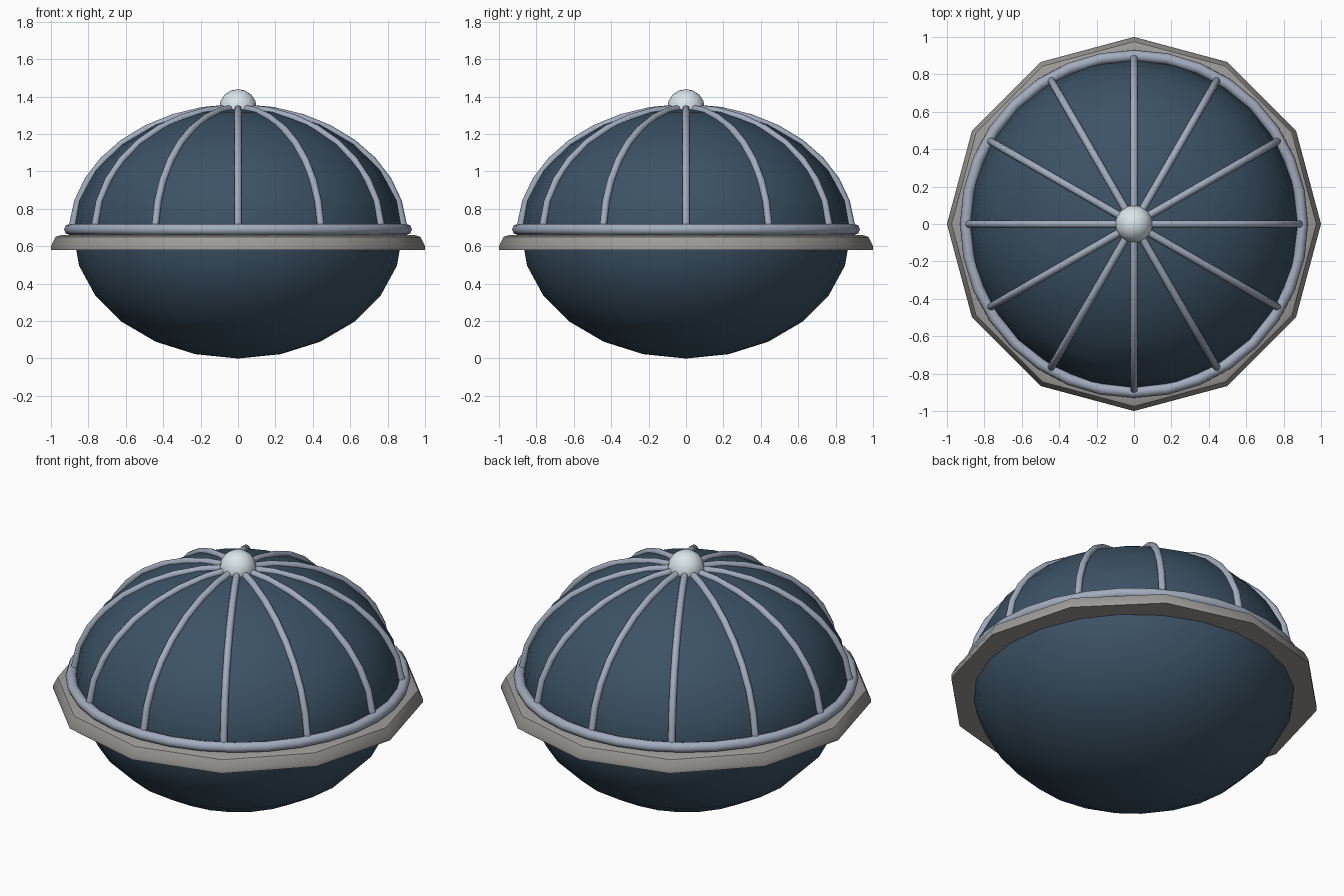
import bpy, bmesh
from math import sin, cos, pi, radians

if "Cube" in bpy.data.objects:
    bpy.data.objects.remove(bpy.data.objects["Cube"])

RX, RZ, CZ = 0.88, 0.67, 0.67   # ellipsoid half-width, half-height, centre height


def material(name, rgb):
    m = bpy.data.materials.new(name)
    m.diffuse_color = (*rgb, 1)
    m.use_nodes = True
    m.node_tree.nodes["Principled BSDF"].inputs["Base Color"].default_value = m.diffuse_color
    return m


BLUE = material("dark_blue", (0.045, 0.085, 0.13))
STEEL = material("steel", (0.36, 0.41, 0.52))
STONE = material("stone", (0.34, 0.33, 0.31))
PALE = material("pale", (0.70, 0.79, 0.83))


def finish(ob, name, mat, angle=45):
    ob.name = name
    ob.data.materials.append(mat)
    bpy.ops.object.select_all(action='DESELECT')
    ob.select_set(True)
    bpy.context.view_layer.objects.active = ob
    bpy.ops.object.shade_smooth_by_angle(angle=radians(angle))
    return ob


# Flattened sphere body
bpy.ops.mesh.primitive_uv_sphere_add(segments=24, ring_count=12, radius=1, location=(0, 0, CZ))
body = bpy.context.object
body.scale = (RX, RX, RZ)
bpy.ops.object.transform_apply(location=False, rotation=False, scale=True)
finish(body, "dome_body", BLUE)

# Twelve-sided rim with a chamfered upper edge
profile = [(1.0, 0.58), (1.0, 0.60), (0.975, 0.65), (0.945, 0.66)]
bm = bmesh.new()
rings = [[bm.verts.new((r * cos(i * pi / 6), r * sin(i * pi / 6), z)) for i in range(12)]
         for r, z in profile]
for a, b in zip(rings, rings[1:]):
    for i in range(12):
        j = (i + 1) % 12
        bm.faces.new((a[i], a[j], b[j], b[i]))
bm.faces.new(rings[0][::-1])
bm.faces.new(rings[-1])
mesh = bpy.data.meshes.new("rim")
bm.to_mesh(mesh)
bm.free()
rim = bpy.data.objects.new("rim", mesh)
bpy.context.collection.objects.link(rim)
finish(rim, "rim", STONE)

# Round band seated on the rim
bpy.ops.mesh.primitive_torus_add(major_radius=0.90, minor_radius=0.03, major_segments=32,
                                 minor_segments=8, location=(0, 0, 0.69))
finish(bpy.context.object, "base_band", STEEL, 60)


# Ribs: tubes following the dome from band to finial
def rib(index, radius=0.02, steps=8, sides=8):
    az = index * pi / 6
    bm = bmesh.new()
    loops = []
    for s in range(steps + 1):
        t = radians(4 + (88 - 4) * s / steps)
        px, pz = 0.885 * cos(t), CZ + RZ * sin(t)
        nx, nz = cos(t) * RZ, sin(t) * RX
        n = (nx * nx + nz * nz) ** 0.5
        loop = []
        for k in range(sides):
            a = 2 * pi * k / sides
            out, side = radius * cos(a) / n, radius * sin(a)
            x = px + nx * out
            loop.append(bm.verts.new((x * cos(az) - side * sin(az),
                                      x * sin(az) + side * cos(az), pz + nz * out)))
        loops.append(loop)
    for a, b in zip(loops, loops[1:]):
        for k in range(sides):
            j = (k + 1) % sides
            bm.faces.new((a[k], a[j], b[j], b[k]))
    bm.faces.new(loops[0][::-1])
    bm.faces.new(loops[-1])
    bmesh.ops.recalc_face_normals(bm, faces=bm.faces)
    mesh = bpy.data.meshes.new("rib")
    bm.to_mesh(mesh)
    bm.free()
    ob = bpy.data.objects.new("rib", mesh)
    bpy.context.collection.objects.link(ob)
    finish(ob, f"rib_{index + 1:02d}", STEEL, 60)


for i in range(12):
    rib(i)

# Ball finial on top
bpy.ops.mesh.primitive_uv_sphere_add(segments=16, ring_count=8, radius=0.1, location=(0, 0, 1.34))
finish(bpy.context.object, "finial", PALE)
